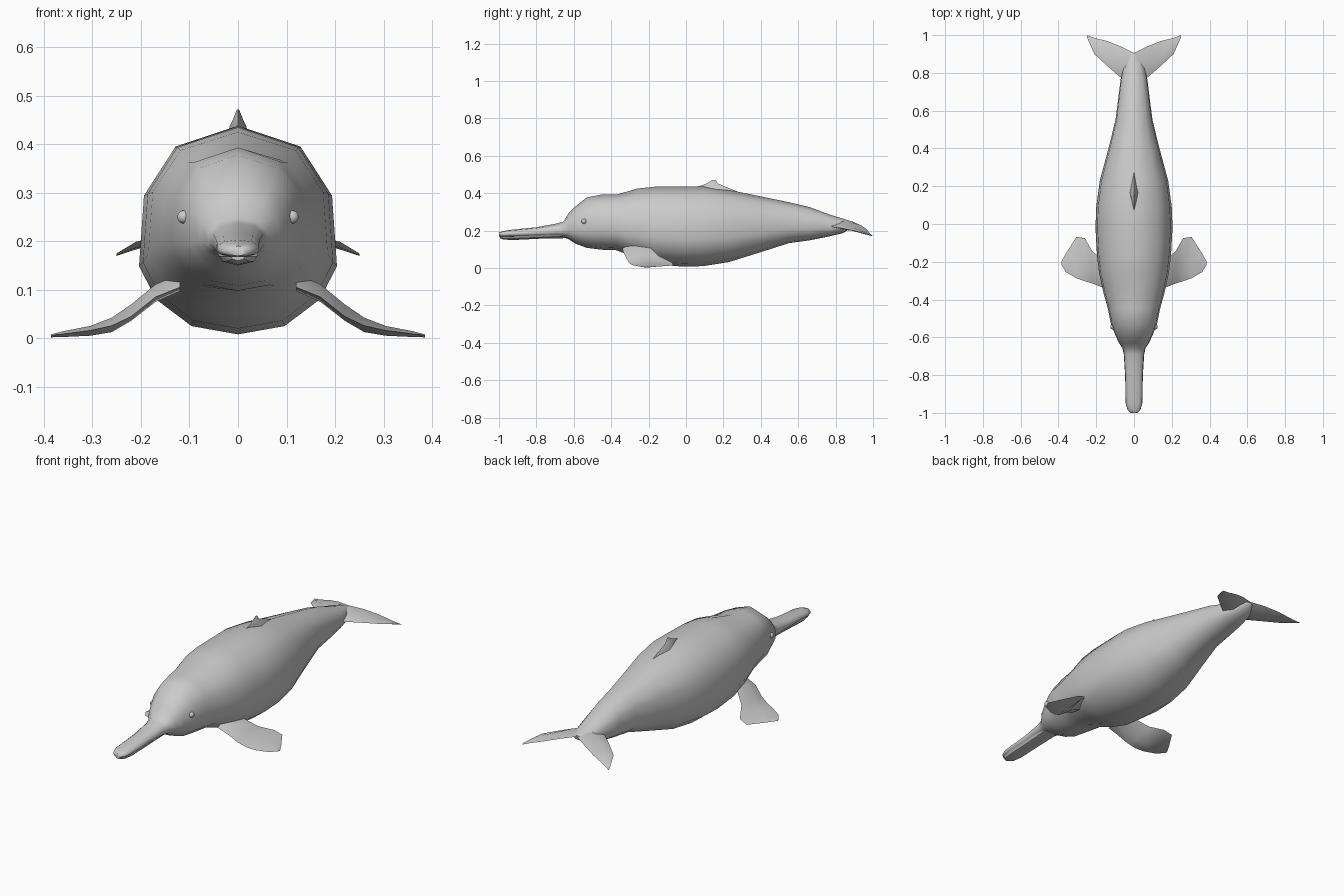
import bpy, bmesh, math

if "Cube" in bpy.data.objects:
    bpy.data.objects.remove(bpy.data.objects["Cube"])

grey = bpy.data.materials.new("dolphin grey")
grey.diffuse_color = (0.6, 0.6, 0.6, 1)
grey.use_nodes = True
grey.node_tree.nodes["Principled BSDF"].inputs["Base Color"].default_value = grey.diffuse_color


def loft(name, rings, angle=60):
    """Skin closed rings of equal point count and cap both ends."""
    bm = bmesh.new()
    rows = [[bm.verts.new(p) for p in ring] for ring in rings]
    n = len(rows[0])
    for a, b in zip(rows, rows[1:]):
        for i in range(n):
            j = (i + 1) % n
            bm.faces.new((a[i], a[j], b[j], b[i]))
    bm.faces.new(rows[0])
    bm.faces.new(rows[-1])
    bmesh.ops.recalc_face_normals(bm, faces=bm.faces)
    mesh = bpy.data.meshes.new(name)
    bm.to_mesh(mesh)
    bm.free()
    mesh.materials.append(grey)
    ob = bpy.data.objects.new(name, mesh)
    bpy.context.collection.objects.link(ob)
    bpy.ops.object.select_all(action='DESELECT')
    ob.select_set(True)
    bpy.context.view_layer.objects.active = ob
    bpy.ops.object.shade_smooth_by_angle(angle=math.radians(angle))
    return ob


def mirror(ob):
    ob.modifiers.new("mirror", 'MIRROR').use_clip = False


# body with upper jaw: (y, bottom, top, half width), twelve-sided cross-section
half = [(0, 1), (.64, .9), (.95, .67), (1, .33), (.83, .17), (.47, .04), (0, 0)]
section = half + [(-u, v) for u, v in half[-2:0:-1]]
stations = [
    (-1.0, .170, .190, .018), (-.985, .168, .195, .034), (-.95, .167, .203, .044),
    (-.80, .168, .218, .047), (-.69, .168, .238, .054), (-.655, .165, .248, .062),
    (-.63, .155, .29, .080), (-.59, .13, .33, .098), (-.53, .108, .378, .122),
    (-.45, .098, .393, .138), (-.37, .095, .393, .160), (-.26, .05, .425, .185),
    (-.165, .02, .435, .196), (-.02, .008, .435, .204), (.09, .010, .438, .200),
    (.23, .032, .418, .181), (.40, .085, .383, .135), (.55, .133, .352, .098),
    (.66, .148, .326, .084), (.77, .170, .285, .070), (.84, .187, .264, .055),
    (.90, .225, .245, .020)]
loft("body", [[(u * w, y, lo + v * (hi - lo)) for u, v in section]
              for y, lo, hi, w in stations])

# lower jaw: (y, bottom, top, half width)
jaw = [(-.995, .160, .168, .014), (-.975, .152, .169, .030), (-.92, .150, .170, .040),
       (-.78, .157, .175, .041), (-.62, .160, .190, .046)]
jaw_section = [(-1, 1), (-.8, .4), (0, 0), (.8, .4), (1, 1)]
loft("lower_jaw", [[(u * w, y, lo + v * (hi - lo)) for u, v in jaw_section]
                   for y, lo, hi, w in jaw], 40)

# dorsal fin: (z, front y, back y, half thickness)
fin = [(.41, .05, .28, .024), (.437, .07, .21, .017), (.452, .11, .172, .010), (.472, .143, .157, .002)]
loft("dorsal_fin", [[(0, a, z), (t, a + (b - a) * .55, z), (0, b, z - .012 * (b - a)),
                     (-t, a + (b - a) * .55, z)] for z, a, b, t in fin])


def blade(name, spans):
    """Thin lens sections: (x, lead y, trail y, lead z, trail z, half thickness)."""
    rings = []
    for x, a, b, za, zb, t in spans:
        y, z = a + .4 * (b - a), za + .4 * (zb - za)
        rings.append([(x, a, za), (x, y, z + t), (x, b, zb), (x, y, z - t)])
    mirror(loft(name, rings))


# front flippers
blade("flipper", [
    (.12, -.34, -.20, .105, .13, .018), (.17, -.335, -.185, .085, .105, .018),
    (.22, -.315, -.145, .045, .065, .017), (.26, -.303, -.075, .026, .030, .015),
    (.305, -.287, -.068, .016, .014, .010), (.36, -.255, -.155, .009, .008, .006),
    (.385, -.215, -.200, .005, .005, .003)])

# tail flukes
blade("tail_fluke", [
    (.0, .77, .905, .235, .242, .026), (.07, .775, .940, .222, .226, .018),
    (.14, .835, .968, .212, .205, .010), (.21, .900, .985, .199, .183, .006),
    (.25, .990, 1.0, .175, .170, .002)])

# low eye bumps
bpy.ops.mesh.primitive_uv_sphere_add(segments=10, ring_count=6, radius=.014,
                                     location=(.112, -.545, .25))
eye = bpy.context.object
eye.name = "eye"
eye.data.materials.append(grey)
bpy.ops.object.transform_apply(location=True)
bpy.ops.object.shade_smooth()
mirror(eye)
